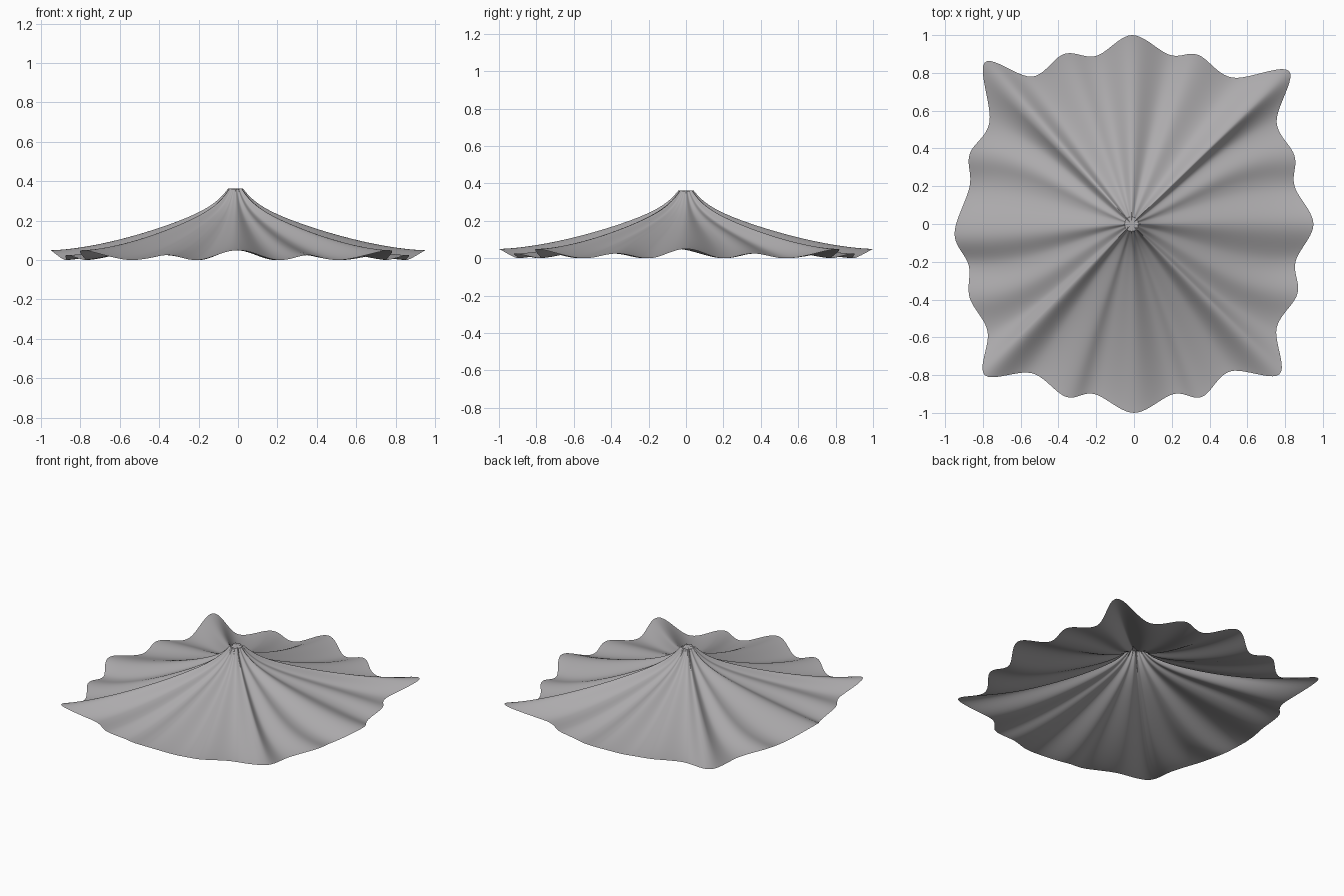
import bpy
import bmesh
import math
from mathutils import Vector

default = bpy.data.objects.get("Cube")
if default:
    bpy.data.objects.remove(default, do_unlink=True)

# Hem control points, counter-clockwise from +x: crest, trough, crest, trough...
HEM = [
    (.95, 0), (.85, .2), (.85, .36), (.755, .54),
    (.82, .81), (.52, .775), (.34, .895), (.19, .895),
    (-.01, 1), (-.2, .89), (-.37, .9), (-.54, .78),
    (-.79, .855), (-.765, .54), (-.87, .37), (-.87, .2),
    (-.95, -.05), (-.875, -.22), (-.87, -.39), (-.775, -.57),
    (-.79, -.8), (-.54, -.79), (-.36, -.915), (-.21, -.9),
    (0, -1), (.21, -.9), (.36, -.915), (.51, -.78),
    (.77, -.795), (.755, -.55), (.865, -.37), (.855, -.2),
]
STEPS = 10      # hem points between neighbouring controls
RINGS = 48      # rings from the peak to the hem
PEAK = Vector((-.013, 0))
CAP = .04       # part of the radius taken by the flat peak


def hem_point(i, f):
    """Smooth closed curve through the hem control points."""
    a, b, c, d = (Vector(HEM[(i + k) % len(HEM)]) for k in (-1, 0, 1, 2))
    return b + f / 2 * (c - a + f * (2 * a - 5 * b + 4 * c - d
                                     + f * (3 * (b - c) + d - a)))


def fold_drop(i, t):
    """Depth below the main crest; the minor crests fade towards the peak."""
    if i % 2:
        return .05
    return .025 + .02 * (1 - t) if i % 4 == 2 else 0


def crest_height(t):
    """Concave slope of the main crests, steeper close to the peak."""
    return .055 + .265 * (1 - t) ** 1.6 + .065 * math.exp((CAP - t) / .07)


def cloth_point(i, f, t):
    hem = hem_point(i, f)
    blend = (1 - math.cos(math.pi * f)) / 2
    drop = fold_drop(i, t) * (1 - blend) + fold_drop(i + 1, t) * blend
    # Side folds run nearly parallel before they gather at the peak
    side = min(1, max(0, (abs(hem.x) - abs(hem.y)) / .6))
    spread = 1 + .35 * side * math.sin(math.pi * t)
    centre = PEAK * (1 - t)
    return (centre.x + hem.x * t, centre.y + hem.y * t * spread,
            crest_height(t) - drop * t ** .8)


# Cloth sheet: rings of points joined by quads, closed by a flat peak
bm = bmesh.new()
rings = []
for r in range(RINGS + 1):
    t = CAP + (1 - CAP) * (r / RINGS) ** 1.2
    rings.append([bm.verts.new(cloth_point(i, s / STEPS, t))
                  for i in range(len(HEM)) for s in range(STEPS)])
count = len(rings[0])
for inner, outer in zip(rings, rings[1:]):
    for k in range(count):
        n = (k + 1) % count
        bm.faces.new((inner[k], outer[k], outer[n], inner[n]))
top = bm.verts.new((PEAK.x, PEAK.y, crest_height(CAP)))
for k in range(count):
    bm.faces.new((top, rings[0][k], rings[0][(k + 1) % count]))

# Rest the lowest hem point on the ground
lowest = min(v.co.z for v in bm.verts)
bmesh.ops.translate(bm, verts=bm.verts, vec=(0, 0, -lowest))

mesh = bpy.data.meshes.new("draped_cloth")
bm.to_mesh(mesh)
bm.free()
cloth = bpy.data.objects.new("draped_cloth", mesh)
bpy.context.collection.objects.link(cloth)

# Plain grey fabric
fabric = bpy.data.materials.new("grey_fabric")
fabric.use_nodes = True
grey = (.42, .41, .42, 1)
fabric.diffuse_color = grey
fabric.node_tree.nodes["Principled BSDF"].inputs["Base Color"].default_value = grey
mesh.materials.append(fabric)

bpy.ops.object.select_all(action='DESELECT')
cloth.select_set(True)
bpy.context.view_layer.objects.active = cloth
bpy.ops.object.shade_smooth_by_angle(angle=math.radians(40))
